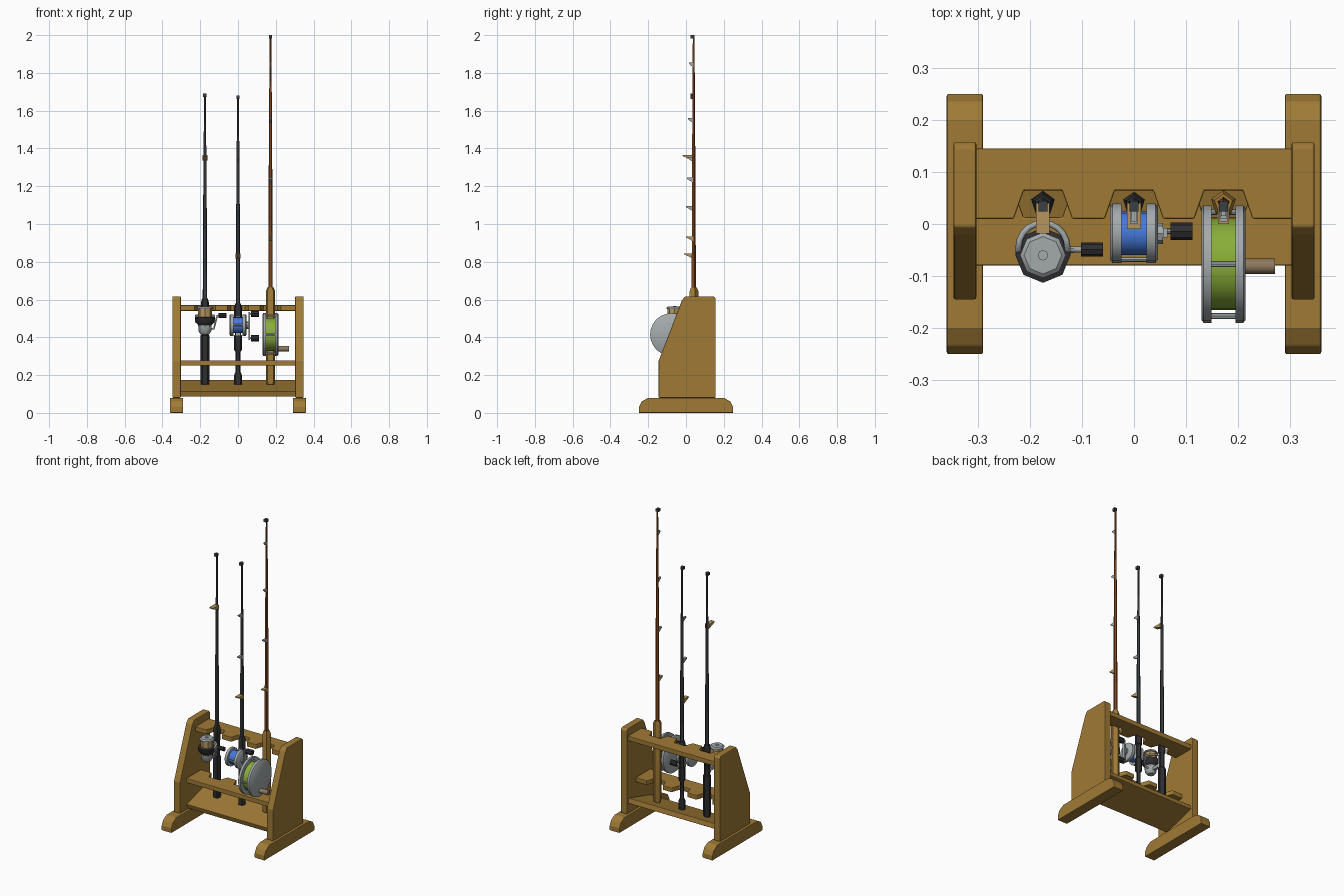
import bpy, bmesh, math
from mathutils import Vector

if "Cube" in bpy.data.objects:
    bpy.data.objects.remove(bpy.data.objects["Cube"])

def material(name, rgb):
    m = bpy.data.materials.new(name)
    m.diffuse_color = (*rgb, 1)
    m.use_nodes = True
    m.node_tree.nodes["Principled BSDF"].inputs["Base Color"].default_value = m.diffuse_color
    return m

WOOD = material("wood", (0.35, 0.195, 0.036))
BLACK = material("black_foam", (0.028, 0.028, 0.03))
BLANK = material("dark_grey_blank", (0.045, 0.05, 0.054))
BROWN = material("brown_blank", (0.21, 0.06, 0.012))
METAL = material("grey_metal", (0.37, 0.40, 0.41))
TAN = material("tan_line", (0.46, 0.30, 0.11))
BLUE = material("blue_line", (0.06, 0.19, 0.70))
GREEN = material("green_line", (0.25, 0.42, 0.04))
KNOB = material("knob_wood", (0.27, 0.19, 0.11))

def finish(name, bm, mat, bevel=0, smooth=True):
    bmesh.ops.recalc_face_normals(bm, faces=bm.faces)
    me = bpy.data.meshes.new(name)
    bm.to_mesh(me)
    bm.free()
    me.materials.append(mat)
    ob = bpy.data.objects.new(name, me)
    bpy.context.collection.objects.link(ob)
    if bevel:
        b = ob.modifiers.new("bevel", 'BEVEL')
        b.width, b.segments = bevel, 2
        b.limit_method = 'ANGLE'
    if smooth:
        bpy.ops.object.select_all(action='DESELECT')
        ob.select_set(True)
        bpy.context.view_layer.objects.active = ob
        bpy.ops.object.shade_smooth_by_angle(angle=math.radians(40))
    return ob

def prism(name, pts, axis, lo, hi, mat, bevel=0):
    """Extrude a 2D outline along x (points are y, z) or z (points are x, y)."""
    bm = bmesh.new()
    put = (lambda p, t: (t, *p)) if axis == 'x' else (lambda p, t: (*p, t))
    a = [bm.verts.new(put(p, lo)) for p in pts]
    b = [bm.verts.new(put(p, hi)) for p in pts]
    bm.faces.new(a)
    bm.faces.new(b)
    for i in range(len(pts)):
        j = (i + 1) % len(pts)
        bm.faces.new((a[i], a[j], b[j], b[i]))
    return finish(name, bm, mat, bevel, smooth=False)

def lathe(name, origin, axis, prof, n, mat):
    """Closed turned part: prof is (radius, distance along axis)."""
    ax = {'x': Vector((1, 0, 0)), 'z': Vector((0, 0, 1))}[axis]
    u = Vector((0, 1, 0))
    w = ax.cross(u)
    bm = bmesh.new()
    rings = []
    for r, t in prof:
        rings.append([bm.verts.new(Vector(origin) + ax * t + r * (
            u * math.cos(2 * math.pi * k / n) + w * math.sin(2 * math.pi * k / n))) for k in range(n)])
    for a, b in zip(rings, rings[1:]):
        for k in range(n):
            bm.faces.new((a[k], a[(k + 1) % n], b[(k + 1) % n], b[k]))
    bm.faces.new(rings[0])
    bm.faces.new(rings[-1])
    return finish(name, bm, mat)

def cyl(name, origin, axis, r, lo, hi, n, mat):
    return lathe(name, origin, axis, [(r, lo), (r, hi)], n, mat)

def box(name, x, y, z, mat, bevel=0):
    return prism(name, [(x[0], y[0]), (x[1], y[0]), (x[1], y[1]), (x[0], y[1])], 'z', *z, mat, bevel)

def tube(name, pts, r, mat):
    cu = bpy.data.curves.new(name, 'CURVE')
    cu.dimensions = '3D'
    cu.bevel_depth, cu.bevel_resolution, cu.use_fill_caps = r, 1, True
    sp = cu.splines.new('POLY')
    sp.points.add(len(pts) - 1)
    for p, c in zip(sp.points, pts):
        p.co = (*c, 1)
    cu.materials.append(mat)
    ob = bpy.data.objects.new(name, cu)
    bpy.context.collection.objects.link(ob)

# ---- Stand: feet and side panels on both sides
foot = [(-0.25, 0), (0.25, 0), (0.25, 0.03), (0.235, 0.06), (0.2, 0.08),
        (-0.2, 0.08), (-0.235, 0.06), (-0.25, 0.03)]
panel = [(-0.145, 0.08), (0.157, 0.08), (0.157, 0.605), (0.147, 0.617),
         (-0.005, 0.617), (-0.022, 0.595), (-0.145, 0.275)]
for s, side in ((-1, "left"), (1, "right")):
    prism(side + "_foot", foot, 'x', *sorted((s * 0.29, s * 0.36)), WOOD, 0.004)
    prism(side + "_panel", panel, 'x', *sorted((s * 0.303, s * 0.347)), WOOD, 0.004)

# ---- Rails: the upper is notched in front, the middle behind
RODS = (-0.175, 0.0, 0.172)

def notched(edge, inner, far):
    pts = [(-0.305, far), (-0.305, edge)]
    for x in RODS:
        pts += [(x - 0.056, edge), (x - 0.037, inner), (x + 0.037, inner), (x + 0.056, edge)]
    return pts + [(0.305, edge), (0.305, far)]

prism("upper_rail", notched(0.01, 0.064, 0.145), 'z', 0.54, 0.57, WOOD, 0.003)
prism("middle_rail", notched(0.066, 0.013, -0.08), 'z', 0.25, 0.278, WOOD, 0.003)
# tilted board that carries the butts
prism("butt_shelf", [(-0.07, 0.085), (0.145, 0.145), (0.137, 0.175), (-0.08, 0.115)],
      'x', -0.305, 0.305, WOOD, 0.003)

# ---- Rods
RY = 0.04

def rod(tag, x, top, grips, grip_mat, blank_mat, start, guides):
    for i, prof in enumerate(grips):
        lathe(f"{tag}_grip_{i}", (x, RY, 0), 'z', prof, 5, grip_mat)
    lathe(tag + "_blank", (x, RY, 0), 'z', [(0.0125, start), (0.0105, start + 0.4 * (top - start)),
                                            (0.005, top - 0.005)], 5, blank_mat)
    # line guides: small triangular feet with a flat ring plate, facing forward
    for i, (z, reach, w) in enumerate(guides):
        prism(f"{tag}_guide_{i}", [(RY, z - 0.018), (RY - reach, z + 0.004),
                                   (RY - reach, z + 0.01), (RY, z + 0.01)], 'x', x - w, x + w, TAN if i == 0 else METAL)
    box(tag + "_tip_guide", (x - 0.009, x + 0.009), (RY - 0.016, RY + 0.004), (top - 0.018, top), BLANK)

x1, x2, x3 = RODS
rod("spinning_rod", x1, 1.69,
    [[(0.021, 0.15), (0.024, 0.165), (0.024, 0.41), (0.017, 0.415), (0.017, 0.51),
      (0.022, 0.515), (0.022, 0.585), (0.016, 0.605)]], BLACK, BLANK, 0.59, [(1.355, 0.058, 0.013)])
rod("casting_rod", x2, 1.68,
    [[(0.021, 0.15), (0.021, 0.2), (0.013, 0.22), (0.013, 0.32), (0.022, 0.335), (0.022, 0.41),
      (0.016, 0.415), (0.016, 0.5), (0.022, 0.505), (0.022, 0.56), (0.015, 0.58)]], BLACK, BLANK, 0.57,
    [(0.835, 0.05, 0.013), (1.085, 0.04, 0.008), (1.345, 0.035, 0.006)])
rod("fly_rod", x3, 2.0,
    [[(0.022, 0.15), (0.025, 0.165), (0.025, 0.645), (0.018, 0.663)]], WOOD, BROWN, 0.65,
    [(0.925, 0.04, 0.011), (1.235, 0.035, 0.008), (1.55, 0.03, 0.006), (1.845, 0.025, 0.005)])

# ---- Spinning reel (upright spool, bail, crank)
c = (x1, -0.06, 0)
lathe("spinning_body", c, 'z', [(0.02, 0.415), (0.033, 0.43), (0.036, 0.465)], 8, METAL)
lathe("spinning_rotor", c, 'z', [(0.036, 0.465), (0.05, 0.48), (0.053, 0.505), (0.04, 0.508)], 8, BLACK)
cyl("spinning_line", c, 'z', 0.037, 0.506, 0.55, 8, TAN)
lathe("spinning_spool_cap", c, 'z', [(0.044, 0.55), (0.044, 0.556), (0.036, 0.563)], 8, METAL)
cyl("spinning_drag_knob", c, 'z', 0.01, 0.56, 0.567, 8, METAL)
box("spinning_stem", (x1 - 0.009, x1 + 0.009), (-0.06, 0.03), (0.43, 0.45), METAL)
box("spinning_seat_foot", (x1 - 0.01, x1 + 0.01), (0.015, 0.03), (0.42, 0.5), METAL)
arc = [math.pi * k / 10 for k in range(11)]
tube("spinning_bail", [(x1 - 0.047, -0.06, 0.48)] +
     [(x1 + 0.047 * math.cos(math.pi - a), -0.045 + 0.047 * math.sin(a), 0.515) for a in arc] +
     [(x1 + 0.047, -0.06, 0.48)], 0.006, METAL)
tube("spinning_crank", [(x1, -0.05, 0.445), (-0.128, -0.05, 0.445), (-0.11, -0.049, 0.515),
                        (-0.095, -0.049, 0.515)], 0.006, METAL)
cyl("spinning_knob", (0, -0.049, 0.515), 'x', 0.013, -0.102, -0.06, 8, BLACK)

# ---- Casting reel (two side plates, blue spool, double crank)
c = (x2, -0.018, 0.465)
for s in (-1, 1):
    lathe(f"casting_plate_{s}", c, 'x', [(0.05, s * 0.046), (0.057, s * 0.041), (0.057, s * 0.024)], 16, METAL)
cyl("casting_line", c, 'x', 0.042, -0.025, 0.025, 16, BLUE)
cyl("casting_pillar", (x2, -0.068, 0.465), 'x', 0.005, -0.03, 0.03, 8, METAL)
box("casting_seat_foot", (x2 - 0.012, x2 + 0.012), (0.015, 0.03), (0.41, 0.51), METAL)
cyl("casting_star", c, 'x', 0.02, 0.045, 0.056, 8, METAL)
box("casting_crank", (0.056, 0.064), (-0.026, -0.008), (0.385, 0.535), METAL)
for i, z in enumerate((0.395, 0.525)):
    cyl(f"casting_pin_{i}", (0, -0.014, z), 'x', 0.005, 0.06, 0.075, 8, METAL)
    cyl(f"casting_knob_{i}", (0, -0.014, z), 'x', 0.017, 0.07, 0.112, 8, BLACK)

# ---- Fly reel (large side plates, green line, pillars, one knob)
c = (x3, -0.077, 0.415)
for s in (-1, 1):
    lathe(f"fly_plate_{s}", c, 'x', [(0.108, s * 0.042), (0.113, s * 0.038), (0.113, s * 0.023)], 24, METAL)
cyl("fly_line", c, 'x', 0.088, -0.024, 0.024, 24, GREEN)
for k in range(4):
    a = k * math.pi / 2
    cyl(f"fly_pillar_{k}", (x3, -0.077 + 0.1 * math.cos(a), 0.415 + 0.1 * math.sin(a)),
        'x', 0.006, -0.03, 0.03, 8, METAL)
box("fly_seat_foot", (x3 - 0.012, x3 + 0.012), (0.01, 0.03), (0.35, 0.48), METAL)
cyl("fly_knob", (0, -0.081, 0.34), 'x', 0.015, 0.21, 0.271, 10, KNOB)
